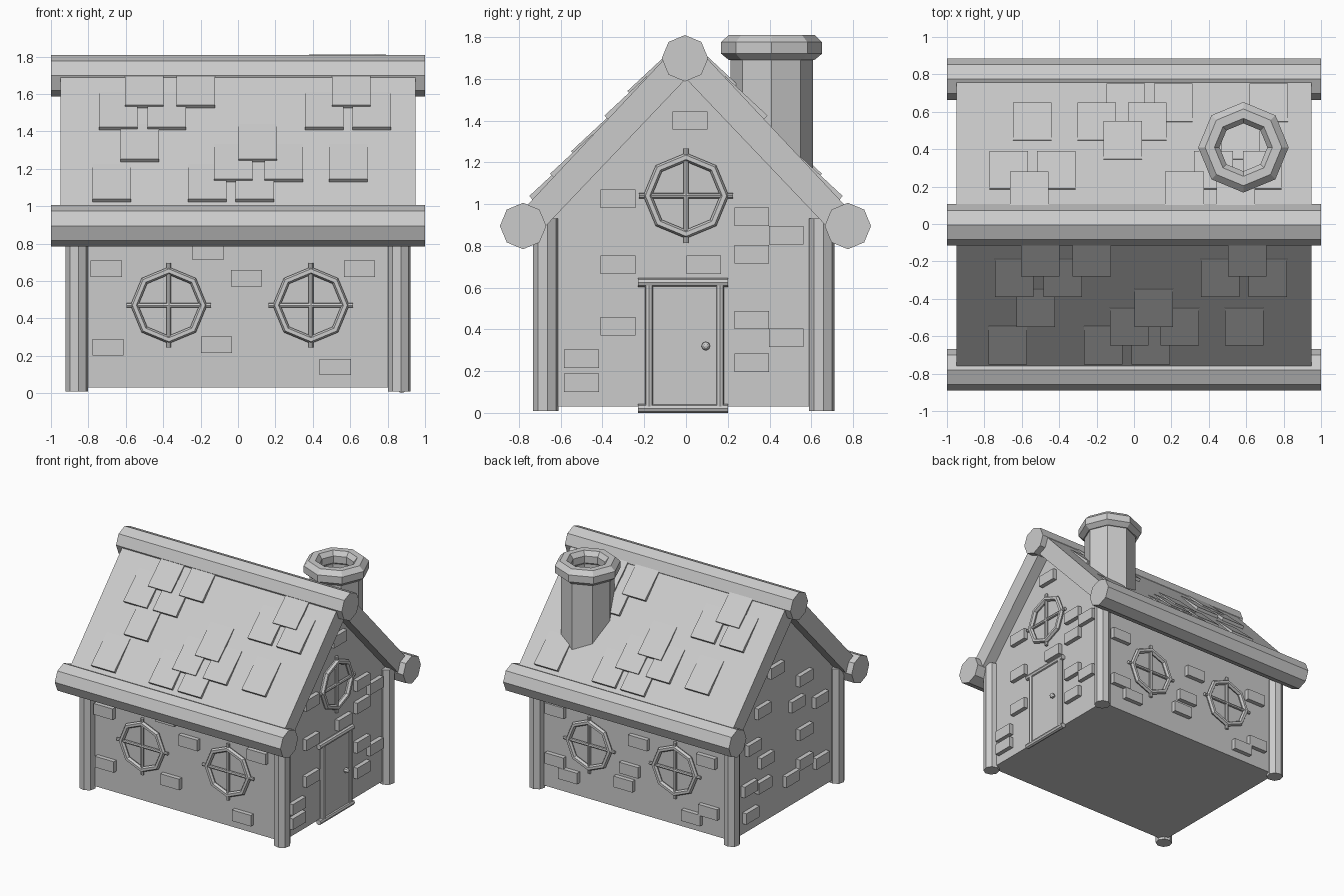
import bpy, bmesh, math
from mathutils import Matrix, Vector

if "Cube" in bpy.data.objects:
    bpy.data.objects.remove(bpy.data.objects["Cube"])

PI = math.pi


def finish(name, bm):
    bmesh.ops.recalc_face_normals(bm, faces=bm.faces)
    me = bpy.data.meshes.new(name)
    bm.to_mesh(me)
    bm.free()
    ob = bpy.data.objects.new(name, me)
    bpy.context.collection.objects.link(ob)
    return ob


def add_box(bm, center, size, mat=Matrix()):
    bmesh.ops.create_cube(bm, size=1, matrix=mat @ Matrix.Translation(center) @ Matrix.Diagonal((*size, 1)))


def add_rod(bm, p, q, r, turn=0.0):
    """Eight-sided rod from p to q."""
    p, q = Vector(p), Vector(q)
    d = q - p
    m = (Matrix.Translation((p + q) / 2) @ d.to_track_quat('Z', 'Y').to_matrix().to_4x4()
         @ Matrix.Rotation(turn, 4, 'Z'))
    bmesh.ops.create_cone(bm, cap_ends=True, segments=8, radius1=r, radius2=r, depth=d.length, matrix=m)


def add_ring(bm, profile, mat):
    """Closed (radius, height) profile swept round local z in eight steps."""
    rings = []
    for i in range(8):
        a = i * PI / 4
        rings.append([bm.verts.new(mat @ Vector((r * math.cos(a), r * math.sin(a), h))) for r, h in profile])
    n = len(profile)
    for i in range(8):
        A, B = rings[i], rings[(i + 1) % 8]
        for j in range(n):
            k = (j + 1) % n
            bm.faces.new((A[j], A[k], B[k], B[j]))


def extrude_x(name, outline, half):
    """Extrude a (y, z) outline along x from -half to half."""
    bm = bmesh.new()
    f = bm.faces.new([bm.verts.new((-half, y, z)) for y, z in outline])
    res = bmesh.ops.extrude_face_region(bm, geom=[f])
    bmesh.ops.translate(bm, vec=(2 * half, 0, 0), verts=[v for v in res['geom'] if isinstance(v, bmesh.types.BMVert)])
    return finish(name, bm)


def rod(name, p, q, r, turn=0.0):
    bm = bmesh.new()
    add_rod(bm, p, q, r, turn)
    return finish(name, bm)


WX, WF, WB = 0.86, -0.665, 0.65   # wall planes: sides, front, back

# House body with gables
extrude_x("walls", [(WF, 0.03), (WB, 0.03), (WB, 0.95), (0, 1.65), (WF, 0.95)], WX)

# Roof slab
half = [(-0.08, 1.72), (-0.78, 0.974), (-0.70, 0.865)]
extrude_x("roof", half + [(0, 1.6)] + [(-y, z) for y, z in reversed(half)], 0.95)

# Ridge and eave beams
for name, y, z in (("ridge_beam", -0.005, 1.698), ("front_eave_beam", -0.78, 0.895), ("back_eave_beam", 0.775, 0.895)):
    rod(name, (-1, y, z), (1, y, z), 0.111)

# Corner posts
for sx, xn in ((-1, "left"), (1, "right")):
    for y, yn in ((-0.672, "front"), (0.65, "back")):
        rod(f"{yn}_{xn}_post", (sx * 0.862, y, 0.01), (sx * 0.862, y, 0.93), 0.062, 0.15)

# Shingles: (x centre, y of lower edge); the back slope repeats the front turned half round
shingles = [(-0.64, -0.39), (-0.50, -0.28), (-0.38, -0.39), (-0.225, -0.28), (-0.525, -0.55),
            (-0.675, -0.75), (-0.165, -0.75), (-0.025, -0.65), (0.105, -0.55), (0.09, -0.75),
            (0.245, -0.65), (0.59, -0.65), (0.46, -0.39), (0.605, -0.28), (0.715, -0.39)]
pitch = math.atan(1.07) - 0.07
for name, turn in (("front_shingles", Matrix()),
                   ("back_shingles", Matrix.Translation((0.045, 0, 0)) @ Matrix.Rotation(PI, 4, 'Z'))):
    bm = bmesh.new()
    for x, y in shingles:
        base = Matrix.Translation((x, y, 1.808 + 1.07 * y + 0.032)) @ Matrix.Rotation(pitch, 4, 'X')
        add_box(bm, (0, 0.138, -0.012), (0.206, 0.276, 0.026), turn @ base)
    finish(name, bm)

# Hollow chimney with bulging cap
cm = Matrix.Translation((0.585, 0.41, 0))
bm = bmesh.new()
add_ring(bm, [(0.197, 1.12), (0.197, 1.71), (0.135, 1.71), (0.135, 1.12)], cm)
finish("chimney_shaft", bm)
bm = bmesh.new()
add_ring(bm, [(0.205, 1.69), (0.242, 1.72), (0.242, 1.775), (0.205, 1.81),
              (0.155, 1.81), (0.128, 1.775), (0.128, 1.72), (0.155, 1.69)], cm)
finish("chimney_cap", bm)


def wall_frame(u_to_world, angle):
    """Local frame: x along the wall, y up, z pointing out of the wall."""
    return Matrix.Translation(u_to_world) @ Matrix.Rotation(angle, 4, 'Z') @ Matrix.Rotation(PI / 2, 4, 'X')


FRONT = wall_frame((0, WF, 0), 0)
BACK = wall_frame((0, WB, 0), PI)
RIGHT = wall_frame((WX, 0, 0), PI / 2)
LEFT = wall_frame((-WX, 0, 0), -PI / 2)

# Round windows with cross bars
ring = [(0.184 + 0.021 * math.cos(k * PI / 3), 0.018 + 0.021 * math.sin(k * PI / 3)) for k in range(6)]
for name, wall, u, v in (("front_left_window", FRONT, -0.37, 0.47), ("front_right_window", FRONT, 0.39, 0.47),
                         ("back_right_window", BACK, -0.39, 0.47), ("back_left_window", BACK, 0.37, 0.47),
                         ("gable_window", RIGHT, 0, 1.04)):
    m = wall @ Matrix.Translation((u, v, 0))
    bm = bmesh.new()
    add_ring(bm, ring, m)
    for a, b in (((-0.226, 0, 0.016), (0.226, 0, 0.016)), ((0, -0.226, 0.016), (0, 0.226, 0.016))):
        add_rod(bm, m @ Vector(a), m @ Vector(b), 0.013)
    finish(name, bm)

# Door with rod frame and knob
bm = bmesh.new()
add_box(bm, (0, 0.325, 0.005), (0.33, 0.58, 0.03), RIGHT)
finish("door", bm)
for name, a, b, r in (("door_jamb_left", (-0.177, 0.03), (-0.177, 0.61), 0.02),
                      ("door_jamb_right", (0.163, 0.03), (0.163, 0.61), 0.02),
                      ("door_lintel", (-0.23, 0.625), (0.2, 0.625), 0.021),
                      ("door_sill", (-0.23, 0.021), (0.2, 0.021), 0.021)):
    rod(name, RIGHT @ Vector((*a, 0.015)), RIGHT @ Vector((*b, 0.015)), r)
bm = bmesh.new()
bmesh.ops.create_uvsphere(bm, u_segments=8, v_segments=6, radius=0.021,
                          matrix=RIGHT @ Matrix.Translation((0.095, 0.32, 0.036)))
finish("door_knob", bm)

# Raised stones, placed in each wall's own frame
stones = {
    "front_stones": (FRONT, [(-0.705, 0.665), (-0.695, 0.245), (-0.115, 0.26), (0.045, 0.615),
                             (0.65, 0.665), (0.52, 0.14), (-0.16, 0.755)]),
    "back_stones": (BACK, [(-0.69, 0.67), (-0.69, 0.27), (-0.57, 0.18), (0.05, 0.61), (-0.03, 0.37),
                           (-0.08, 0.245), (0.52, 0.135), (0.67, 0.22), (0.65, 0.62)]),
    "right_stones": (RIGHT, [(0.02, 1.40), (-0.325, 1.025), (0.315, 0.94), (0.48, 0.85), (0.315, 0.76),
                             (-0.325, 0.71), (0.085, 0.71), (-0.325, 0.415), (0.315, 0.445), (0.48, 0.36),
                             (0.315, 0.24), (-0.5, 0.26), (-0.5, 0.145)]),
    "left_stones": (LEFT, [(-0.11, 1.2), (0.25, 1.0), (0.15, 0.83), (0.45, 0.75), (-0.28, 0.94),
                           (0.25, 0.57), (-0.4, 0.69), (-0.24, 0.53), (-0.45, 0.38), (-0.27, 0.34),
                           (-0.43, 0.16), (0.08, 0.26), (0.25, 0.33), (0.46, 0.26)]),
}
for name, (wall, spots) in stones.items():
    bm = bmesh.new()
    for u, v in spots:
        add_box(bm, (u, v, 0.01), (0.167, 0.088, 0.05), wall)
    finish(name, bm)
